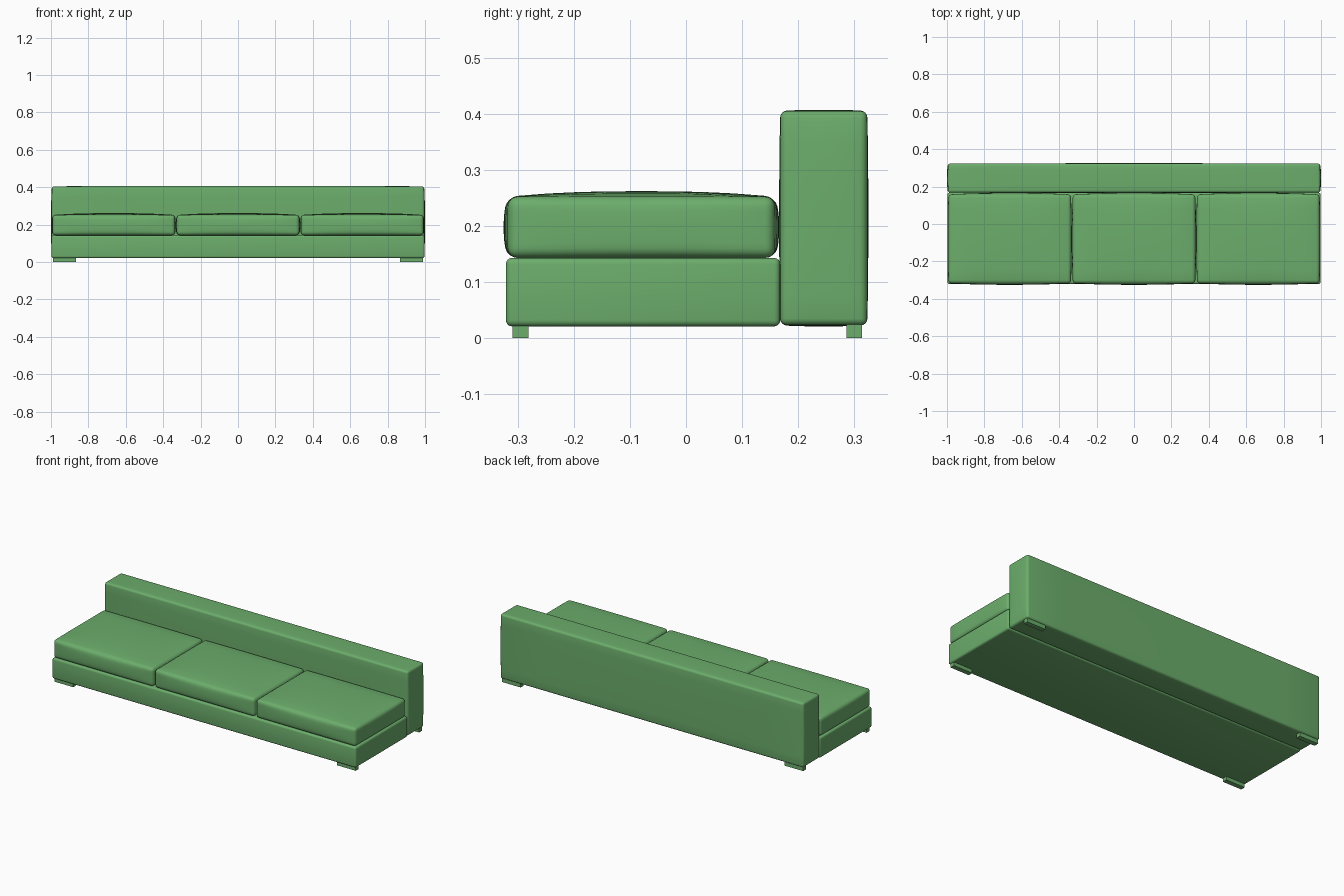
import bpy, bmesh
from mathutils import Vector

if "Cube" in bpy.data.objects:
    bpy.data.objects.remove(bpy.data.objects["Cube"])

green = bpy.data.materials.new("green_fabric")
green.diffuse_color = (0.15, 0.42, 0.15, 1)
green.use_nodes = True
green.node_tree.nodes["Principled BSDF"].inputs["Base Color"].default_value = green.diffuse_color


def puffed_box(name, lo, hi, radius=0.0, bulge=(0, 0, 0), flat_bottom=False, cuts=8):
    """Rounded box filling lo..hi whose faces swell outwards by bulge."""
    lo, hi, b = Vector(lo), Vector(hi), Vector(bulge)
    centre = (lo + hi) / 2
    half = (hi - lo) / 2 - b
    if flat_bottom:
        half.z += b.z / 2
        centre.z -= b.z / 2
    bm = bmesh.new()
    bmesh.ops.create_cube(bm, size=2)
    bmesh.ops.scale(bm, vec=half, verts=bm.verts)
    if radius:
        bmesh.ops.bevel(bm, geom=bm.edges[:], offset=radius, segments=4,
                        profile=0.5, affect='EDGES')
    # slice the flat areas so they can swell
    for axis in range(3):
        if not any(bulge):
            break
        normal = Vector([float(i == axis) for i in range(3)])
        for k in range(1, cuts):
            pos = normal * (half[axis] - radius) * (2 * k / cuts - 1)
            bmesh.ops.bisect_plane(bm, geom=bm.verts[:] + bm.edges[:] + bm.faces[:],
                                   plane_co=pos, plane_no=normal)
    for v in bm.verts:
        u = [v.co[i] / half[i] for i in range(3)]
        fall = [1 - min(1, abs(t)) ** 2.5 for t in u]
        for i in range(3):
            push = (u[i] + 1) / 2 if flat_bottom and i == 2 else u[i]
            v.co[i] += b[i] * push * fall[i - 1] * fall[i - 2]
    bmesh.ops.translate(bm, vec=centre, verts=bm.verts)
    bmesh.ops.recalc_face_normals(bm, faces=bm.faces)
    mesh = bpy.data.meshes.new(name)
    bm.to_mesh(mesh)
    bm.free()
    mesh.materials.append(green)
    obj = bpy.data.objects.new(name, mesh)
    bpy.context.collection.objects.link(obj)
    if radius:
        bpy.ops.object.select_all(action='DESELECT')
        obj.select_set(True)
        bpy.context.view_layer.objects.active = obj
        bpy.ops.object.shade_smooth_by_angle(angle=0.6)
    return obj


# base platform and backrest
puffed_box("base", (-0.997, -0.321, 0.021), (0.997, 0.168, 0.143), 0.011)
puffed_box("backrest", (-1, 0.166, 0.021), (1, 0.325, 0.407), 0.012, (0.005, 0.002, 0.002))

# three crowned seat cushions
for i, x in enumerate((-0.6645, 0, 0.6645)):
    puffed_box(f"seat_cushion_{i + 1}", (x - 0.332, -0.325, 0.143), (x + 0.332, 0.166, 0.262),
               0.017, (0.005, 0.008, 0.010), flat_bottom=True)

# low block feet
for sx, side in ((-1, "left"), (1, "right")):
    for end, y in (("front", -0.295), ("back", 0.3)):
        puffed_box(f"{end}_{side}_foot", (sx * 0.927 - 0.062, y - 0.014, 0),
                   (sx * 0.927 + 0.062, y + 0.014, 0.024))
